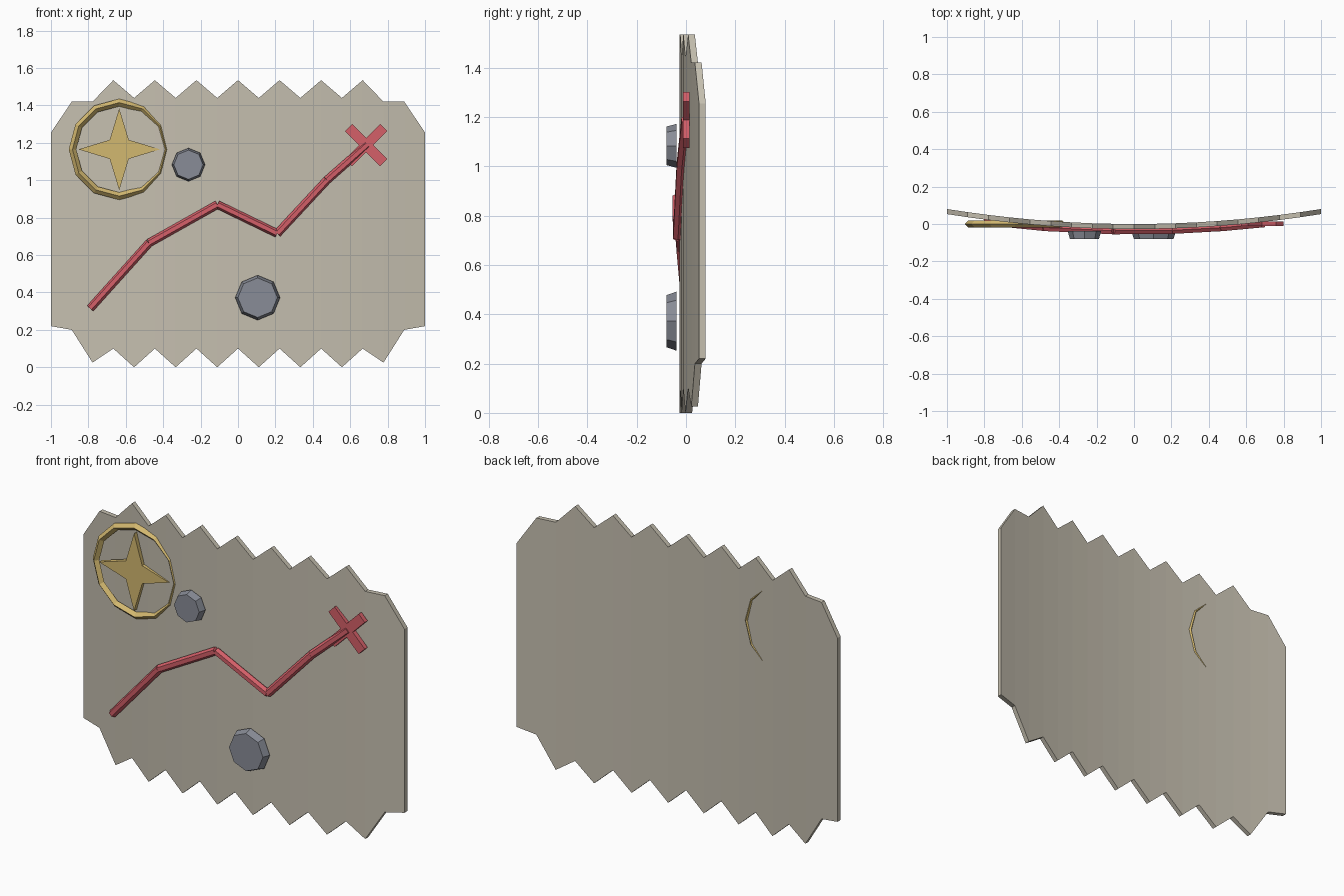
import bpy, bmesh, math
from mathutils import Vector, Matrix

cube = bpy.data.objects.get("Cube")
if cube:
    bpy.data.objects.remove(cube)


def material(name, colour):
    m = bpy.data.materials.new(name)
    m.use_nodes = True
    m.diffuse_color = (*colour, 1)
    m.node_tree.nodes["Principled BSDF"].inputs["Base Color"].default_value = (*colour, 1)
    return m


PARCHMENT = material("parchment", (0.56, 0.52, 0.43))
GOLD = material("gold", (0.65, 0.48, 0.16))
RED = material("red ink", (0.66, 0.115, 0.14))
STONE = material("stone grey", (0.25, 0.265, 0.31))


def finish(bm, name, mat):
    bmesh.ops.recalc_face_normals(bm, faces=bm.faces)
    mesh = bpy.data.meshes.new(name)
    bm.to_mesh(mesh)
    bm.free()
    mesh.materials.append(mat)
    obj = bpy.data.objects.new(name, mesh)
    bpy.context.collection.objects.link(obj)
    return obj


def bend(x):
    return 0.08 * x * x


def prism(bm, outline, y0, y1):
    """Extrude an x,z outline from y0 to y1."""
    face = bm.faces.new([bm.verts.new((x, y0, z)) for x, z in outline])
    ext = bmesh.ops.extrude_face_region(bm, geom=[face])["geom"]
    moved = [v for v in ext if isinstance(v, bmesh.types.BMVert)]
    bmesh.ops.translate(bm, verts=moved, vec=(0, y1 - y0, 0))


def rod(bm, a, b, r1, r2, sides, spin=0.0):
    """Straight rod or frustum between two points."""
    d = b - a
    rot = d.to_track_quat("Z", "Y").to_matrix().to_4x4()
    bmesh.ops.create_cone(bm, cap_ends=True, segments=sides, radius1=r1, radius2=r2,
                          depth=d.length,
                          matrix=Matrix.Translation((a + b) / 2) @ rot @ Matrix.Rotation(spin, 4, "Z"))


# Curved sheet with zigzag top and bottom, clipped corners
COLS, THICK = 9, 0.027
top_ends = {9: 1.255, 8: 1.42, 7: 1.42}
low_ends = {9: 0.22, 8: 0.2, 7: 0.025}
bm = bmesh.new()
rows = []
for i in range(-COLS, COLS + 1):
    x, k = i / COLS, abs(i)
    hi = top_ends.get(k, 1.44 if k % 2 else 1.535)
    lo = low_ends.get(k, 0.0 if k % 2 else 0.1)
    y = bend(x)
    rows.append([bm.verts.new(p) for p in
                 ((x, y - THICK, lo), (x, y - THICK, hi), (x, y, hi), (x, y, lo))])
for a, b in zip(rows, rows[1:]):
    for j in range(4):
        n = (j + 1) % 4
        bm.faces.new((a[j], a[n], b[n], b[j]))
bm.faces.new(rows[0])
bm.faces.new(rows[-1])
finish(bm, "map_sheet", PARCHMENT)

# Compass ring: twelve-sided with a diamond section
CX, CZ = -0.635, 1.165
bm = bmesh.new()
loops = []
for i in range(12):
    t = math.tau * i / 12
    loops.append([bm.verts.new((CX + r * math.cos(t), y, CZ + r * math.sin(t)))
                  for r, y in ((0.27, 0), (0.25, -0.02), (0.23, 0), (0.25, 0.02))])
for a, b in zip(loops, loops[1:] + loops[:1]):
    for j in range(4):
        n = (j + 1) % 4
        bm.faces.new((a[j], a[n], b[n], b[j]))
finish(bm, "compass_ring", GOLD)

# Four-pointed compass star
bm = bmesh.new()
star = []
for i in range(8):
    r, t = (0.072 if i % 2 else 0.218), math.tau * i / 8
    star.append((CX + r * math.cos(t), CZ + r * math.sin(t)))
prism(bm, star, -0.019, 0.008)
finish(bm, "compass_star", GOLD)

# Route line: six-sided rods following the bend of the sheet
route = [(-0.79, 0.315), (-0.475, 0.665), (-0.11, 0.87),
         (0.21, 0.715), (0.475, 1.0), (0.69, 1.19)]
points = [Vector((x, bend(x) - 0.037, z)) for x, z in route]
bm = bmesh.new()
for a, b in zip(points, points[1:]):
    rod(bm, a, b, 0.022, 0.022, 6)
finish(bm, "route_line", RED)

# Cross marking the end of the route
bm = bmesh.new()
for sign in (1, -1):
    c, s = math.cos(math.pi / 4), sign * math.sin(math.pi / 4)
    bar = [(0.685 + u * c - v * s, 1.188 + u * s + v * c)
           for u, v in ((-0.133, -0.027), (0.133, -0.027), (0.133, 0.027), (-0.133, 0.027))]
    prism(bm, bar, -0.012, 0.014)
finish(bm, "cross_mark", RED)

# Eight-sided weight stones, narrower at the front
for name, x, z, r in (("large_stone", 0.105, 0.372, 0.12), ("small_stone", -0.265, 1.083, 0.089)):
    bm = bmesh.new()
    rod(bm, Vector((x, -0.038, z)), Vector((x, -0.079, z)), r, r * 0.88, 8)
    finish(bm, name, STONE)
